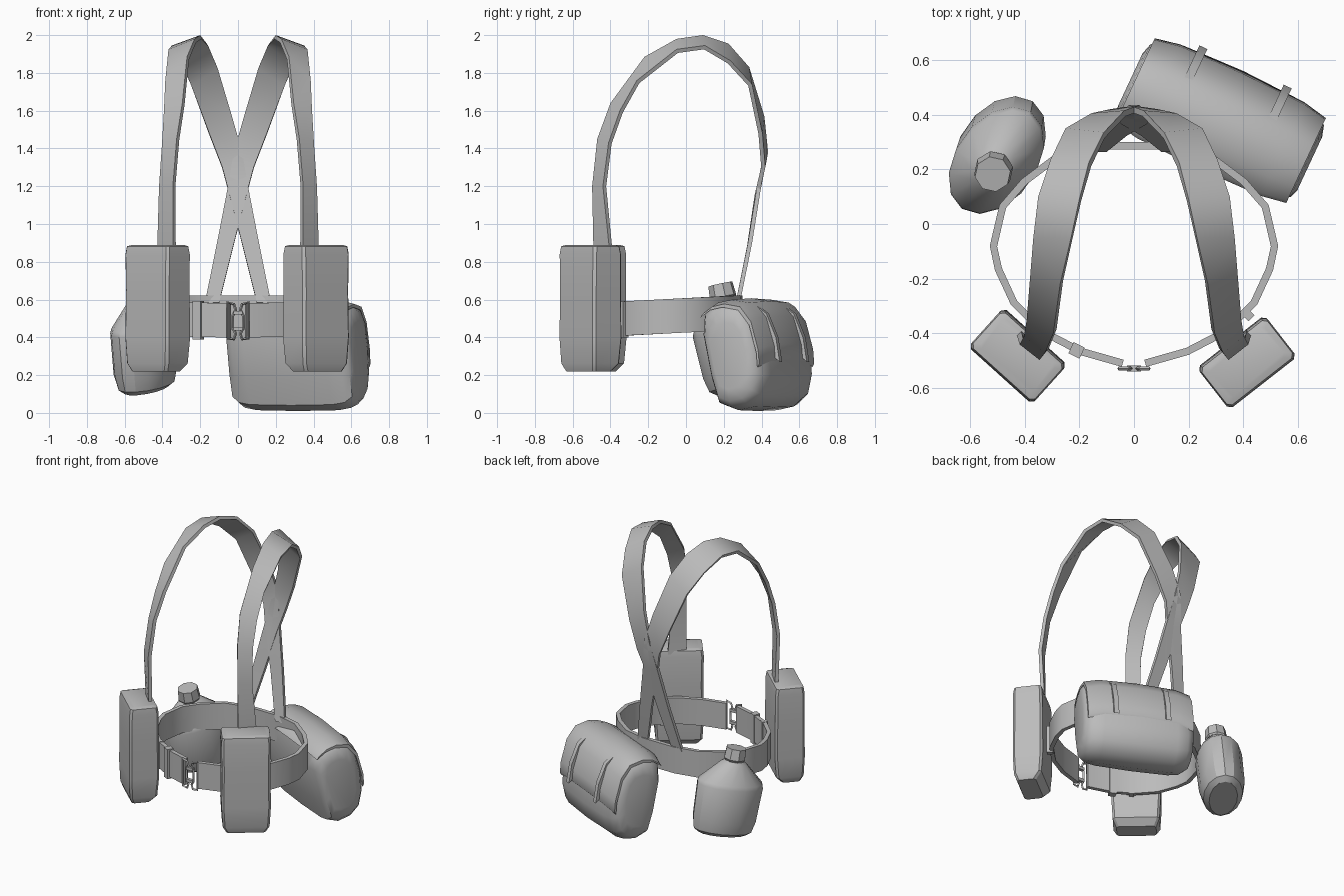
import bpy, bmesh, math
from mathutils import Vector, Matrix

if "Cube" in bpy.data.objects:
    bpy.data.objects.remove(bpy.data.objects["Cube"])

grey = bpy.data.materials.new("canvas_grey")
grey.diffuse_color = (0.5, 0.5, 0.5, 1)
grey.use_nodes = True
grey.node_tree.nodes["Principled BSDF"].inputs["Base Color"].default_value = grey.diffuse_color


def finish(ob, angle=35):
    ob.data.materials.append(grey)
    bpy.ops.object.select_all(action='DESELECT')
    ob.select_set(True)
    bpy.context.view_layer.objects.active = ob
    bpy.ops.object.shade_smooth_by_angle(angle=math.radians(angle))
    return ob


def loft(name, rings, matrix=Matrix(), angle=35):
    """Skin a list of equal-sized closed rings and cap both ends."""
    bm = bmesh.new()
    vs = [[bm.verts.new(matrix @ Vector(p)) for p in r] for r in rings]
    n = len(vs[0])
    for a, b in zip(vs, vs[1:]):
        for i in range(n):
            j = (i + 1) % n
            bm.faces.new((a[i], a[j], b[j], b[i]))
    bm.faces.new(vs[0])
    bm.faces.new(vs[-1])
    bmesh.ops.recalc_face_normals(bm, faces=bm.faces)
    me = bpy.data.meshes.new(name)
    bm.to_mesh(me)
    bm.free()
    ob = bpy.data.objects.new(name, me)
    bpy.context.collection.objects.link(ob)
    return finish(ob, angle)


def place(x, y, z, turn):
    return Matrix.Translation((x, y, z)) @ Matrix.Rotation(math.radians(turn), 4, 'Z')


def box(name, size, matrix):
    w, d, h = (s / 2 for s in size)
    return loft(name, [[(-w, -d, z), (w, -d, z), (w, d, z), (-w, d, z)] for z in (-h, h)], matrix)


# Belt: open loop with a gap at the buckle, rising slightly to the back
half = [(0.045, -0.522), (0.2, -0.478), (0.34, -0.405), (0.45, -0.295), (0.508, -0.17),
        (0.527, -0.08), (0.492, 0.07), (0.41, 0.165), (0.28, 0.262), (0.12, 0.30)]
path = [Vector(p) for p in half] + [Vector((-x, y)) for x, y in reversed(half)]
rings = []
for i, p in enumerate(path):
    t = (path[min(i + 1, len(path) - 1)] - path[max(i - 1, 0)]).normalized()
    q = p + Vector((-t.y, t.x)) * 0.027
    z = 0.42 + 0.05 * (p.y + 0.11)
    rings.append([(p.x, p.y, z), (p.x, p.y, z + 0.182), (q.x, q.y, z + 0.182), (q.x, q.y, z)])
loft("belt", rings)

# Belt keeper and small tabs beside the pouches
box("belt_keeper", (0.045, 0.045, 0.205), place(-0.21, -0.462, 0.49, -26))
box("left_belt_tab", (0.03, 0.04, 0.19), place(-0.32, -0.405, 0.495, -35))
box("right_belt_tab", (0.03, 0.04, 0.19), place(0.415, -0.33, 0.495, 45))

# Buckle: two bent wire loops joined by hooks
for s, side in ((-1, "left"), (1, "right")):
    cu = bpy.data.curves.new(side + "_buckle_wire", 'CURVE')
    cu.dimensions = '3D'
    cu.bevel_depth = 0.008
    cu.bevel_resolution = 0
    cu.use_fill_caps = True
    sp = cu.splines.new('POLY')
    pts = [(0.012, 0.545), (0.022, 0.575), (0.055, 0.585), (0.055, 0.395), (0.022, 0.39),
           (0.012, 0.42), (0.028, 0.45), (0.028, 0.515)]
    sp.points.add(len(pts) - 1)
    for pt, (x, z) in zip(sp.points, pts):
        pt.co = (s * x, -0.528, z, 1)
    sp.use_cyclic_u = True
    ob = bpy.data.objects.new(side + "_buckle_wire", cu)
    bpy.context.collection.objects.link(ob)
    bpy.ops.object.select_all(action='DESELECT')
    ob.select_set(True)
    bpy.context.view_layer.objects.active = ob
    bpy.ops.object.convert(target='MESH')
    finish(bpy.context.view_layer.objects.active)
for z in (0.445, 0.53):
    box("buckle_hook", (0.05, 0.022, 0.02), place(0, -0.528, z, 0))

# Shoulder straps: inner edge, outer edge at each station, front to back
strap = [((0.345, -0.49, 0.86), (0.428, -0.405, 0.86)), ((0.345, -0.497, 1.2), (0.418, -0.44, 1.2)),
         ((0.325, -0.47, 1.45), (0.402, -0.41, 1.43)), ((0.295, -0.40, 1.64), (0.392, -0.35, 1.6)),
         ((0.27, -0.22, 1.885), (0.385, -0.26, 1.76)), ((0.23, -0.05, 1.98), (0.368, -0.05, 1.925)),
         ((0.2, 0.09, 2.0), (0.35, 0.1, 1.945)), ((0.165, 0.225, 1.955), (0.305, 0.235, 1.865)),
         ((0.11, 0.335, 1.83), (0.25, 0.35, 1.74)), ((0.035, 0.415, 1.57), (0.155, 0.405, 1.48)),
         ((-0.02, 0.435, 1.38), (0.085, 0.42, 1.30)), ((-0.055, 0.395, 1.18), (0.045, 0.385, 1.15)),
         ((-0.11, 0.35, 0.9), (-0.025, 0.345, 0.88)), ((-0.175, 0.285, 0.58), (-0.1, 0.285, 0.58))]
for s, side in ((-1, "left"), (1, "right")):
    st = [(Vector((s * a[0], a[1], a[2])), Vector((s * b[0], b[1], b[2]))) for a, b in strap]
    mids = [(a + b) / 2 for a, b in st]
    rings = []
    for i, (a, b) in enumerate(st):
        t = mids[min(i + 1, len(st) - 1)] - mids[max(i - 1, 0)]
        n = t.cross(b - a).normalized() * (0.022 * s)
        rings.append([a, b, b + n, a + n])
    loft(side + "_shoulder_strap", rings)


# Tall pouches: boxes with lightly cut corners, sloped base edge and a tucked-in lid
def corner_ring(w, front, back, z, c=0.014):
    return [(-w, front + c, z), (-w + c, front, z), (w - c, front, z), (w, front + c, z),
            (w, back - c, z), (w - c, back, z), (-w + c, back, z), (-w, back - c, z)]


for x, y, turn, side in ((-0.424, -0.481, -42, "left"), (0.412, -0.505, 38, "right")):
    m = place(x, y, 0, turn)
    loft(side + "_pouch", [corner_ring(0.125, -0.075, 0.045, 0.218), corner_ring(0.148, -0.092, 0.085, 0.262),
                           corner_ring(0.156, -0.098, 0.096, 0.40), corner_ring(0.153, -0.096, 0.094, 0.65),
                           corner_ring(0.157, -0.096, 0.092, 0.84), corner_ring(0.152, -0.09, 0.085, 0.882),
                           corner_ring(0.13, -0.07, 0.07, 0.89)], m, 30)

# Canteen: oval bottle leaning towards the front, with a faceted cap
base, top = Vector((-0.485, 0.30, 0.125)), Vector((-0.513, 0.195, 0.62))
lean = Vector((0, 0, 1)).rotation_difference(top - base).to_matrix().to_4x4()
m = Matrix.Translation(base) @ lean @ Matrix.Rotation(math.radians(55), 4, 'Z')


def oval(rx, ry, z, n=14):
    return [(rx * math.cos(2 * math.pi * i / n), ry * math.sin(2 * math.pi * i / n), z) for i in range(n)]


loft("canteen", [oval(0.16, 0.09, 0), oval(0.195, 0.125, 0.025), oval(0.212, 0.145, 0.1),
                 oval(0.222, 0.148, 0.325), oval(0.214, 0.14, 0.35), oval(0.085, 0.075, 0.47),
                 oval(0.05, 0.05, 0.49)], m, 30)
loft("canteen_neck", [oval(0.045, 0.045, 0.46, 8), oval(0.045, 0.045, 0.51, 8)], m)
loft("canteen_cap", [oval(0.06, 0.06, 0.485, 8), oval(0.072, 0.072, 0.5, 8), oval(0.066, 0.066, 0.57, 8)], m)

# Large bag: slanted profile (depth, height) swept along its length with rounded ends
profile = [(-0.185, 0.54), (-0.12, 0.585), (-0.04, 0.6), (0.06, 0.585), (0.13, 0.51), (0.18, 0.36),
           (0.195, 0.2), (0.17, 0.09), (0.1, 0.03), (0.0, 0.01), (-0.09, 0.04), (-0.14, 0.18), (-0.195, 0.42)]
m = place(0.318, 0.382, 0, -25)


def section(u, k, kd=None):
    kd = kd or k
    return [(u, -0.02 + (d + 0.02) * kd, 0.3 + (z - 0.3) * k) for d, z in profile]


ends = [(0.362, 0.6, 0.55), (0.35, 0.82, 0.74), (0.31, 0.94, 0.88), (0.24, 0.985, 0.96)]
loft("large_bag", [section(-u, k, kd) for u, k, kd in ends] + [section(0, 1)]
     + [section(u, k, kd) for u, k, kd in reversed(ends)], m, 40)

# Bag flap: thin shell hugging the top and upper outer side, flaring past the ends
outer = [(-0.185, 0.553), (-0.12, 0.592), (-0.04, 0.607), (0.064, 0.592), (0.137, 0.513), (0.185, 0.365),
         (0.192, 0.29)]
inner = [(d - 0.012, z - 0.018) for d, z in reversed(outer)]
loft("bag_flap", [[(u, -0.02 + (d + 0.02) * k, z - drop) for d, z in outer + inner]
                  for u, drop, k in ((-0.345, 0.03, 0.88), (-0.25, 0.008, 0.97), (0, 0, 1),
                                     (0.25, 0.008, 0.97), (0.345, 0.03, 0.88))], m, 40)

# Bag closing straps: narrow tapered tongues standing off the flap
tongue = [(0.06, 0.58), (0.135, 0.525), (0.19, 0.4), (0.212, 0.27), (0.175, 0.3), (0.11, 0.48)]
for u in (-0.17, 0.17):
    loft("bag_strap", [[(u + w, d, z) for d, z in tongue] for w in (-0.016, 0.016)], m)
